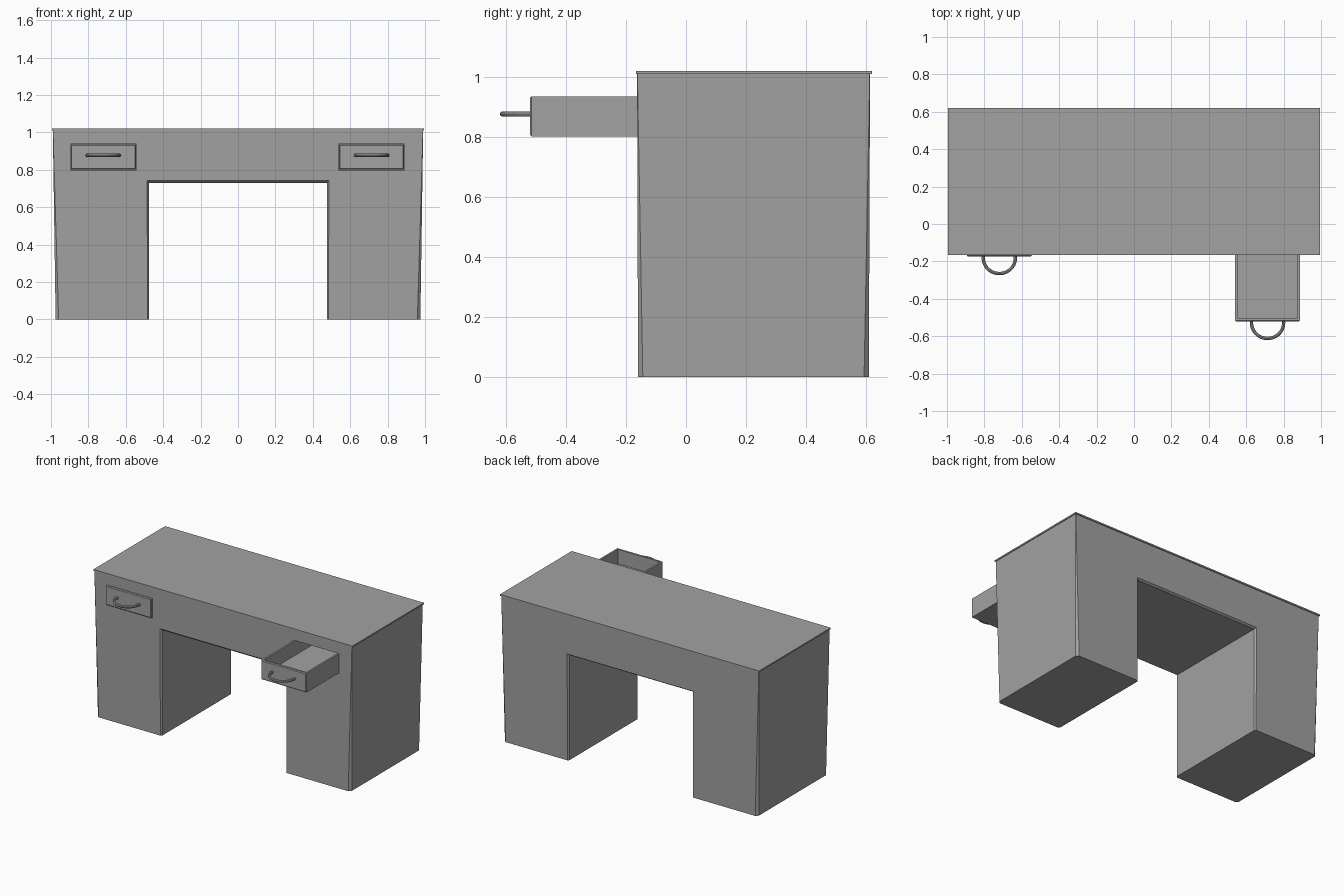
import bpy
import bmesh
from math import cos, sin, pi

if "Cube" in bpy.data.objects:
    bpy.data.objects.remove(bpy.data.objects["Cube"], do_unlink=True)

GREY = (0.36, 0.36, 0.36, 1)
grey = bpy.data.materials.new("plain_grey")
grey.use_nodes = True
grey.diffuse_color = GREY
for node in grey.node_tree.nodes:
    if node.type == "BSDF_PRINCIPLED":
        node.inputs["Base Color"].default_value = GREY


def finish(name, bm):
    bmesh.ops.recalc_face_normals(bm, faces=bm.faces)
    mesh = bpy.data.meshes.new(name)
    bm.to_mesh(mesh)
    bm.free()
    mesh.materials.append(grey)
    obj = bpy.data.objects.new(name, mesh)
    bpy.context.collection.objects.link(obj)
    return obj


def loft(name, rings):
    """Closed solid through rings of matching points."""
    bm = bmesh.new()
    loops = [[bm.verts.new(p) for p in ring] for ring in rings]
    for a, b in zip(loops, loops[1:]):
        for i in range(len(a)):
            j = (i + 1) % len(a)
            bm.faces.new((a[i], a[j], b[j], b[i]))
    bm.faces.new(loops[0])
    bm.faces.new(loops[-1])
    return finish(name, bm)


def octagon(x, y0, y1, c, z):
    """Rectangle with its corners cut by c."""
    return [(-x + c, y0, z), (x - c, y0, z), (x, y0 + c, z), (x, y1 - c, z),
            (x - c, y1, z), (-x + c, y1, z), (-x, y1 - c, z), (-x, y0 + c, z)]


def box(name, x0, x1, y0, y1, z0, z1):
    return loft(name, [[(x0, y0, z), (x1, y0, z), (x1, y1, z), (x0, y1, z)]
                       for z in (z0, z1)])


def carve(obj, cutter):
    mod = obj.modifiers.new("carve", "BOOLEAN")
    mod.operation = "DIFFERENCE"
    mod.solver = "EXACT"
    mod.object = cutter
    bpy.context.view_layer.objects.active = obj
    bpy.ops.object.modifier_apply(modifier=mod.name)
    bpy.data.objects.remove(cutter, do_unlink=True)


# Desk body: tapers down, corner chamfers widen toward the floor
body = loft("desk_body", [octagon(0.975, -0.16, 0.61, 0.016, 0),
                          octagon(0.99, -0.163, 0.614, 0.001, 1.01)])

# Knee opening with flared front and back edges
sections = [(-0.4, 0.488, 0.745), (-0.165, 0.488, 0.745), (-0.148, 0.475, 0.73),
            (0.6, 0.475, 0.73), (0.615, 0.486, 0.741), (0.8, 0.486, 0.741)]
carve(body, loft("knee_cutter", [[(-w, y, -0.1), (w, y, -0.1), (w, y, h), (-w, y, h)]
                                 for y, w, h in sections]))

# Table top
box("table_top", -0.995, 0.995, -0.167, 0.62, 1.01, 1.02)

Z0, Z1, HALF, LENGTH = 0.802, 0.936, 0.174, 0.6


def drawer(side, x, front):
    # Slot in the body
    gap = 0.002
    carve(body, box("slot_cutter", x - HALF - gap, x + HALF + gap,
                    -0.4, 0.45, Z0 - gap, Z1 + gap))
    # Open box with a softened front
    tray = box(side + "_drawer", x - HALF, x + HALF, front, front + LENGTH, Z0, Z1)
    bm = bmesh.new()
    bm.from_mesh(tray.data)
    edges = [e for e in bm.edges if all(v.co.y < front + 0.001 for v in e.verts)]
    bmesh.ops.bevel(bm, geom=edges, offset=0.005, segments=1, affect="EDGES")
    top = max(bm.faces, key=lambda f: f.normal.z * f.calc_area())
    bmesh.ops.inset_individual(bm, faces=[top], thickness=0.018)
    floor = bmesh.ops.extrude_discrete_faces(bm, faces=[top])["faces"][0]
    bmesh.ops.translate(bm, verts=floor.verts, vec=(0, 0, -0.1))
    bm.to_mesh(tray.data)
    bm.free()
    # Curved pull handle
    curve = bpy.data.curves.new(side + "_handle", "CURVE")
    curve.dimensions = "3D"
    curve.bevel_depth = 0.009
    curve.bevel_resolution = 2
    curve.use_fill_caps = True
    steps = 20
    spline = curve.splines.new("POLY")
    spline.points.add(steps)
    for i, p in enumerate(spline.points):
        a = pi * (1.1 * i / steps - 0.05)
        p.co = (x - 0.086 * cos(a), front - 0.008 - 0.084 * sin(a), 0.877, 1)
    curve.materials.append(grey)
    handle = bpy.data.objects.new(side + "_handle", curve)
    bpy.context.collection.objects.link(handle)
    bpy.ops.object.select_all(action="DESELECT")
    handle.select_set(True)
    bpy.context.view_layer.objects.active = handle
    bpy.ops.object.convert(target="MESH")
    bpy.ops.object.shade_smooth_by_angle()


# Closed drawer on the right, open drawer on the left
drawer("right", -0.72, -0.173)
drawer("left", 0.714, -0.52)
